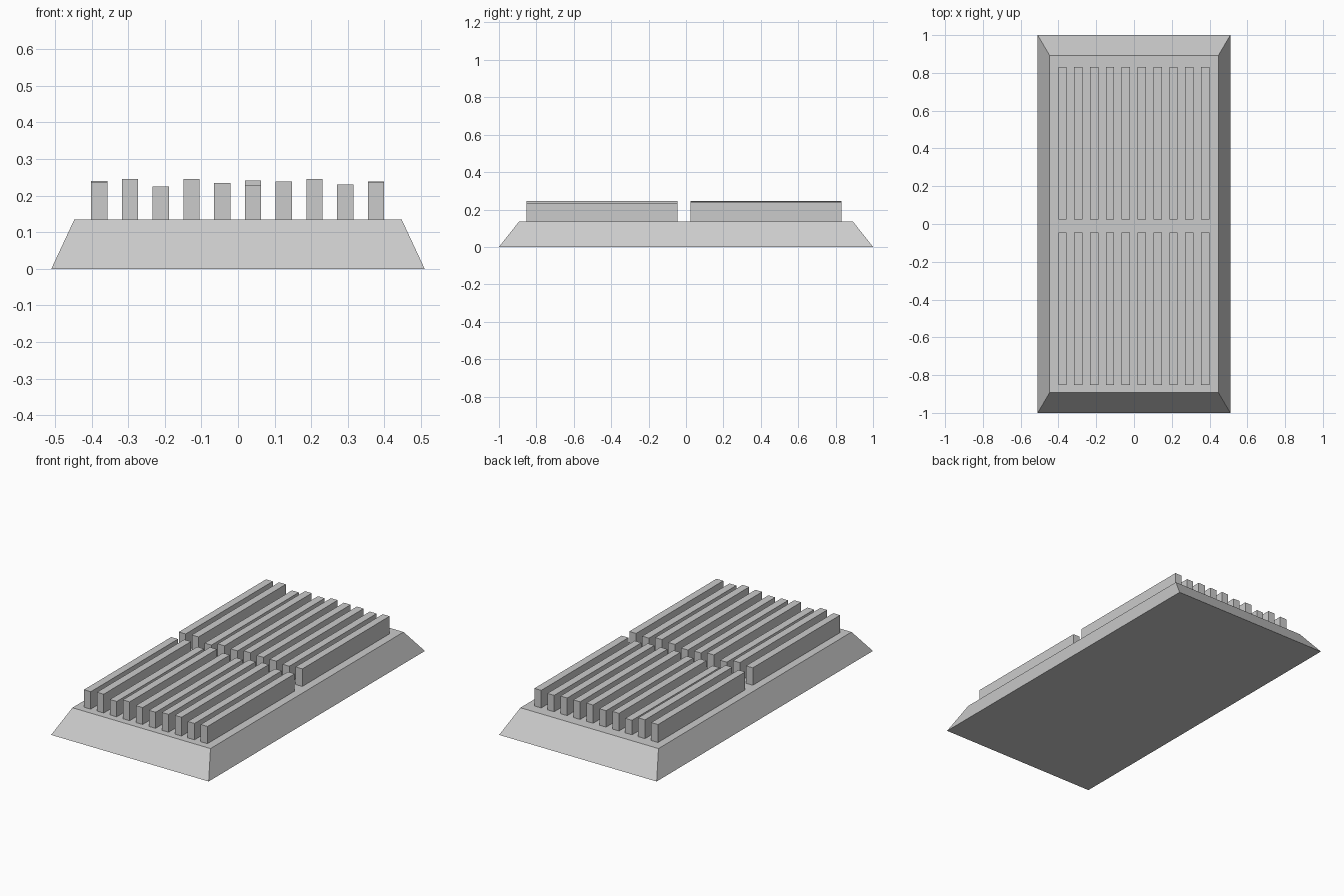
import bpy, bmesh

if "Cube" in bpy.data.objects:
    bpy.data.objects.remove(bpy.data.objects["Cube"])

BASE_TOP = 0.135


def make_object(name, bm):
    bmesh.ops.recalc_face_normals(bm, faces=bm.faces)
    mesh = bpy.data.meshes.new(name)
    bm.to_mesh(mesh)
    bm.free()
    obj = bpy.data.objects.new(name, mesh)
    bpy.context.collection.objects.link(obj)
    return obj


def make_box(name, x, y, z):
    """Box from (min, max) pairs."""
    bm = bmesh.new()
    bmesh.ops.create_cube(bm, size=1)
    for v in bm.verts:
        for axis, (lo, hi) in enumerate((x, y, z)):
            v.co[axis] = hi if v.co[axis] > 0 else lo
    return make_object(name, bm)


# Base slab with sloping sides
base = make_box("base", (-0.51, 0.51), (-1, 1), (0, BASE_TOP))
for v in base.data.vertices:
    if v.co.z > 0.01:
        v.co.x *= 0.447 / 0.51
        v.co.y *= 0.893

# Two rows of upright slats with slightly uneven tops
rows = {
    "front_slat": ((-0.852, -0.045),
                   (0.237, 0.245, 0.225, 0.245, 0.234, 0.229, 0.239, 0.245, 0.231, 0.236)),
    "back_slat": ((0.025, 0.832),
                  (0.24, 0.245, 0.22, 0.238, 0.231, 0.242, 0.238, 0.238, 0.231, 0.238)),
}
for name, (y_range, tops) in rows.items():
    for i, top in enumerate(tops):
        x = -0.379 + 0.084 * i
        make_box(f"{name}_{i + 1}", (x - 0.022, x + 0.022), y_range, (BASE_TOP, top))
